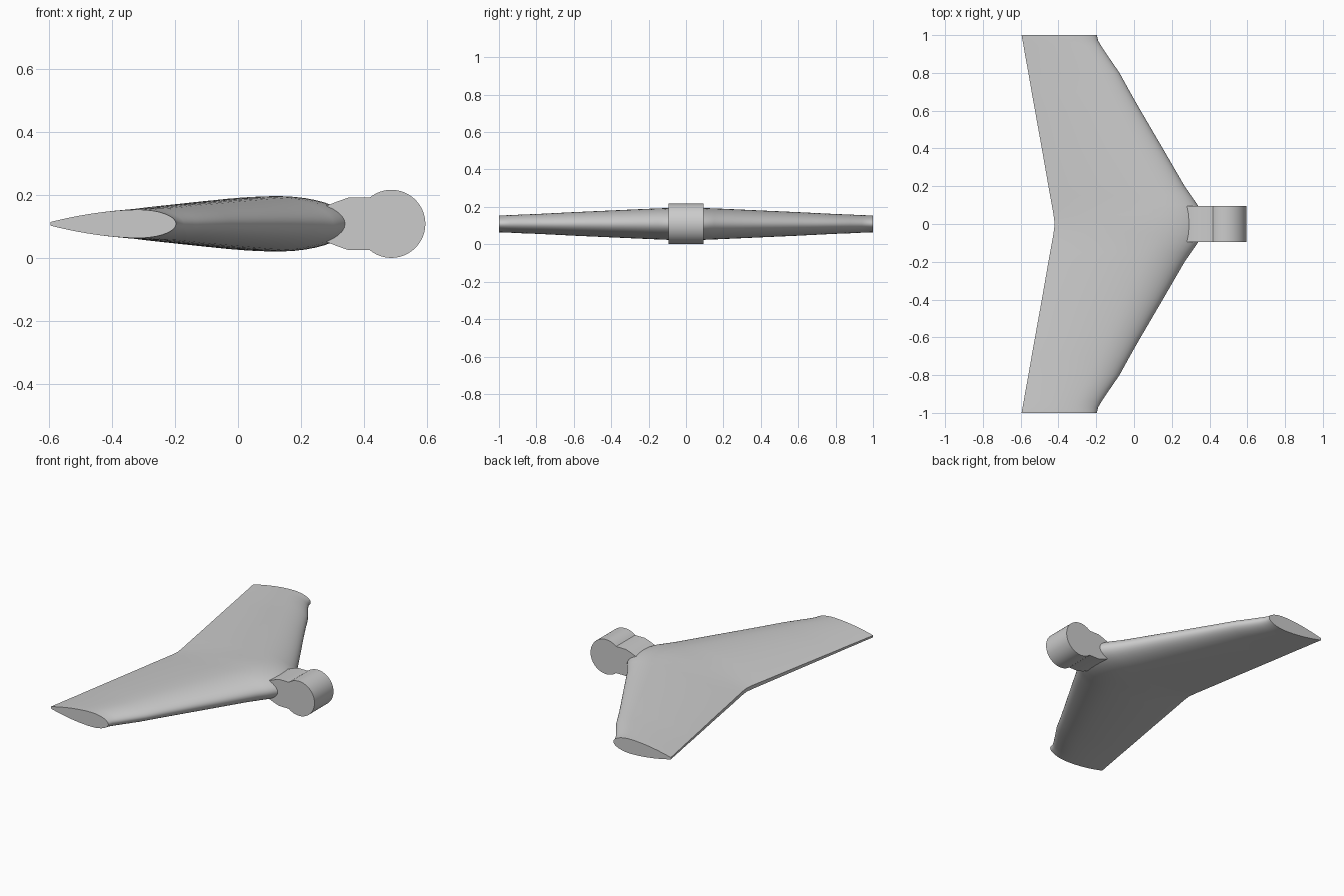
import bpy, bmesh, math

cube = bpy.data.objects.get("Cube")
if cube:
    bpy.data.objects.remove(cube)

MID = 0.109

grey = bpy.data.materials.new("light grey")
grey.use_nodes = True
colour = (0.6, 0.6, 0.6, 1)
grey.diffuse_color = colour
grey.node_tree.nodes["Principled BSDF"].inputs["Base Color"].default_value = colour


def loft(name, rings):
    """Skin a row of matching closed rings and cap both ends."""
    bm = bmesh.new()
    rows = [[bm.verts.new(p) for p in ring] for ring in rings]
    for a, b in zip(rows, rows[1:]):
        for i in range(len(a)):
            j = (i + 1) % len(a)
            bm.faces.new((a[i], a[j], b[j], b[i]))
    bm.faces.new(rows[0])
    bm.faces.new(rows[-1])
    bmesh.ops.recalc_face_normals(bm, faces=bm.faces)
    mesh = bpy.data.meshes.new(name)
    bm.to_mesh(mesh)
    bm.free()
    mesh.materials.append(grey)
    obj = bpy.data.objects.new(name, mesh)
    bpy.context.collection.objects.link(obj)
    bpy.ops.object.select_all(action='DESELECT')
    obj.select_set(True)
    bpy.context.view_layer.objects.active = obj
    bpy.ops.object.shade_smooth_by_angle(angle=math.radians(30))
    return obj


def airfoil(y, lead, trail, half):
    """Symmetric section: elliptic nose, parabolic tail with a thin blunt edge."""
    peak = 0.3
    upper = []
    steps = 28
    for i in range(steps + 1):
        t = (1 - math.cos(math.pi * i / steps)) / 2
        if t < peak:
            h = math.sqrt(1 - (1 - t / peak) ** 2)
        else:
            h = 1 - 0.87 * ((t - peak) / (1 - peak)) ** 1.8
        upper.append((lead + (trail - lead) * t, h * half))
    ring = [(x, y, MID + h) for x, h in upper]
    return ring + [(x, y, MID - h) for x, h in reversed(upper[1:])]


# Wing: span position, leading edge, trailing edge, half thickness
stations = [(0, 0.36, -0.42, 0.088), (0.05, 0.355, -0.426, 0.087),
            (0.1, 0.338, -0.435, 0.085), (0.15, 0.303, -0.444, 0.083),
            (0.2, 0.268, -0.453, 0.081), (0.4, 0.152, -0.488, 0.072),
            (0.6, 0.035, -0.524, 0.063), (0.7, -0.022, -0.542, 0.058),
            (0.8, -0.077, -0.559, 0.053), (0.88, -0.132, -0.574, 0.05),
            (0.94, -0.172, -0.584, 0.047), (0.97, -0.19, -0.59, 0.046),
            (1, -0.197, -0.595, 0.045)]
left = [airfoil(-y, *rest) for y, *rest in reversed(stations[1:])]
right = [airfoil(*s) for s in stations]
loft("wing", left + right)

# Nose pod: a round drum with a neck that runs back into the wing
cx, radius, neck = 0.487, 0.108, 0.083
start = math.pi - math.asin(neck / radius)
half_profile = [(0.24, 0.035), (0.28, 0.057), (0.315, 0.071), (0.35, neck), (0.41, neck)]
arc = 48
drum = [(cx + radius * math.cos(a), radius * math.sin(a))
        for a in (start - 2 * start * i / arc for i in range(arc + 1))]
profile = half_profile + drum + [(x, -z) for x, z in reversed(half_profile)]
loft("nose_pod", [[(x, y, MID + z) for x, z in profile] for y in (-0.094, 0.094)])
